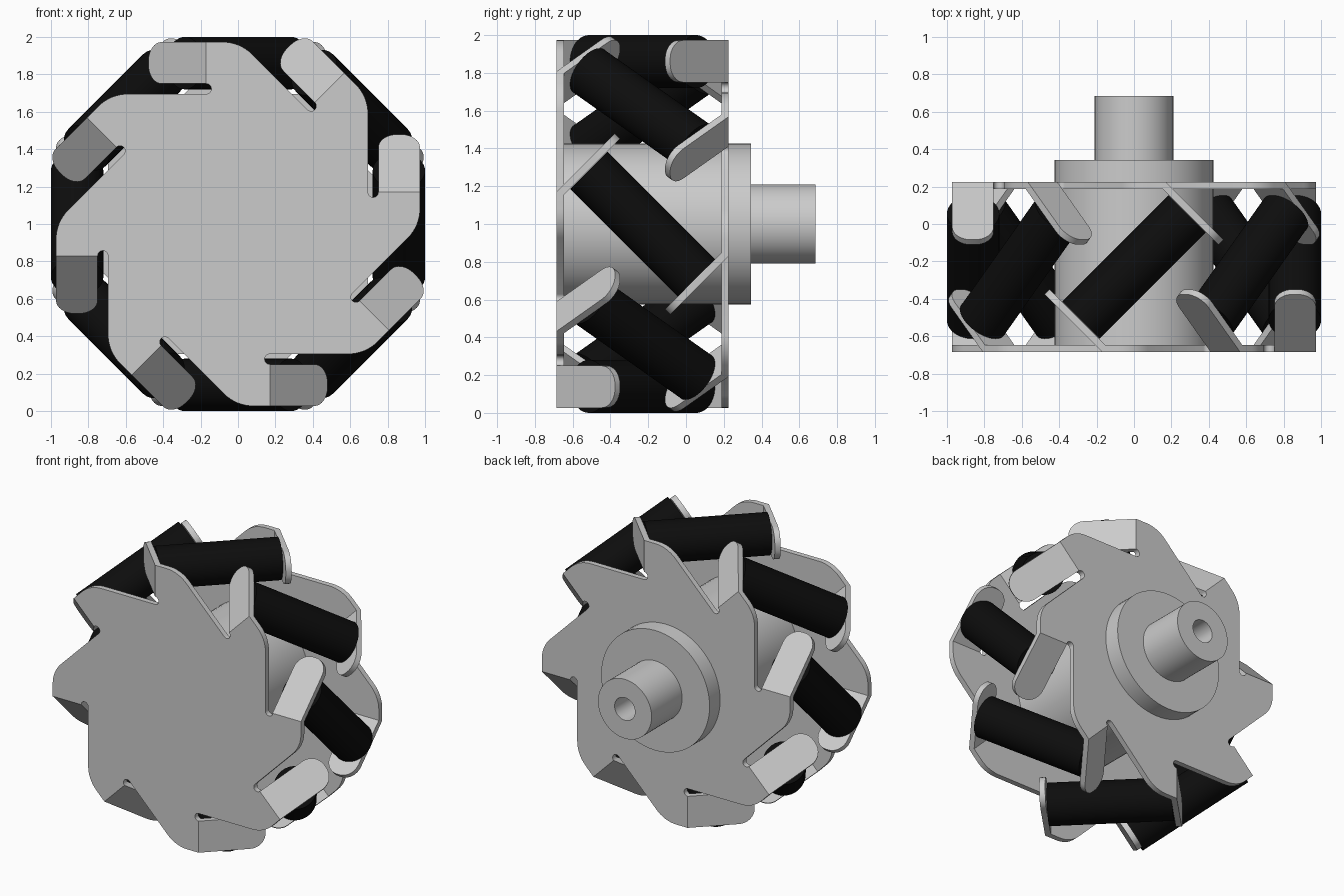
import bpy, bmesh
from math import pi, sin, cos, tan, radians
from mathutils import Matrix, Vector

if "Cube" in bpy.data.objects:
    bpy.data.objects.remove(bpy.data.objects["Cube"])

N = 8
UP = Matrix.Translation((0, 0, 1))            # wheel axis sits at z = 1
MID = -0.23                                   # y of the middle plane between the plates
THICK = 0.038
FRONT = -0.685
SLOT_IN, SLOT_OUT, RIM = 0.695, 0.75, 0.973   # radial distances
BEND = -0.17                                  # bend line of each tab

black = bpy.data.materials.new("rubber_black")
black.diffuse_color = (0.004, 0.004, 0.004, 1)
black.use_nodes = True
black.node_tree.nodes["Principled BSDF"].inputs["Base Color"].default_value = black.diffuse_color


def arc(cx, cy, r, a0, a1, n):
    return [(cx + r * cos(radians(a0 + (a1 - a0) * i / n)),
             cy + r * sin(radians(a0 + (a1 - a0) * i / n))) for i in range(n + 1)]


def prism(bm, pts, offset):
    """Closed solid from a planar outline pushed along offset."""
    face = bm.faces.new([bm.verts.new(p) for p in pts])
    ext = bmesh.ops.extrude_face_region(bm, geom=[face], use_keep_orig=True)
    bmesh.ops.translate(bm, vec=offset,
                        verts=[g for g in ext["geom"] if isinstance(g, bmesh.types.BMVert)])


def finish(bm, name, mat=None):
    bmesh.ops.recalc_face_normals(bm, faces=bm.faces)
    me = bpy.data.meshes.new(name)
    bm.to_mesh(me)
    bm.free()
    ob = bpy.data.objects.new(name, me)
    bpy.context.collection.objects.link(ob)
    if mat:
        me.materials.append(mat)
    bpy.ops.object.select_all(action='DESELECT')
    ob.select_set(True)
    bpy.context.view_layer.objects.active = ob
    bpy.ops.object.shade_smooth_by_angle(angle=radians(30))
    return ob


def side_plate(name, place):
    bm = bmesh.new()
    # one sector of the saw-shaped outline: slot end, bend edge, rounded shoulder
    r_slot = (SLOT_OUT - SLOT_IN) / 2
    r = 0.22
    corner = SLOT_IN * 2 ** 0.5 - RIM
    sector = arc(BEND, SLOT_IN + r_slot, r_slot, -90, 90, 8)
    sector += [(BEND, RIM)]
    sector += arc(corner - r * tan(pi / 8), RIM - r, r, 90, 45, 8)
    rots = [Matrix.Rotation(k * 2 * pi / N, 4, 'Y') for k in range(N)]
    outline = [m @ Vector((u, FRONT, v)) for m in rots for u, v in sector]
    prism(bm, outline, (0, THICK, 0))
    # tabs folded 45 degrees toward the rollers
    length, rt = 0.437, 0.1
    tab = [(0, SLOT_OUT)]
    tab += arc(length - rt, SLOT_OUT + rt, rt, -90, 0, 8)
    tab += arc(length - rt, RIM - rt, rt, 0, 90, 8)
    tab += [(0, RIM)]
    h = 0.5 ** 0.5
    for m in rots:
        prism(bm, [m @ Vector((BEND - s * h, FRONT + s * h, v)) for s, v in tab],
              m.to_3x3() @ Vector((h, h, 0)) * THICK)
    bm.transform(place)
    return finish(bm, name)


side_plate("front_plate", UP)
side_plate("back_plate", UP @ Matrix.Translation((0, 2 * MID, 0)) @ Matrix.Rotation(pi, 4, 'Z'))

# rollers, each set at 45 degrees to the wheel axis
for k in range(N):
    bm = bmesh.new()
    m = (UP @ Matrix.Rotation(k * 2 * pi / N, 4, 'Y') @ Matrix.Translation((0, MID, 0.86))
         @ Matrix.Rotation(-pi / 4, 4, 'Z') @ Matrix.Rotation(pi / 2, 4, 'X'))
    bmesh.ops.create_cone(bm, cap_ends=True, segments=48, radius1=0.14, radius2=0.14,
                          depth=0.805, matrix=m)
    finish(bm, f"roller_{k + 1}", black)

# hub with flange, stub axle and bore: one turned profile (radius, y)
profile = [(0, FRONT + 0.02), (0.425, FRONT + 0.02), (0.425, 0.343), (0.21, 0.343),
           (0.21, 0.685), (0.08, 0.685), (0.08, 0.343), (0, 0.343)]
bm = bmesh.new()
vs = [bm.verts.new((r, y, 0)) for r, y in profile]
es = [bm.edges.new(p) for p in zip(vs, vs[1:])]
bmesh.ops.spin(bm, geom=vs + es, cent=(0, 0, 0), axis=(0, 1, 0), angle=2 * pi, steps=64)
bmesh.ops.remove_doubles(bm, verts=bm.verts, dist=1e-4)
bm.transform(UP)
finish(bm, "hub_and_axle")
